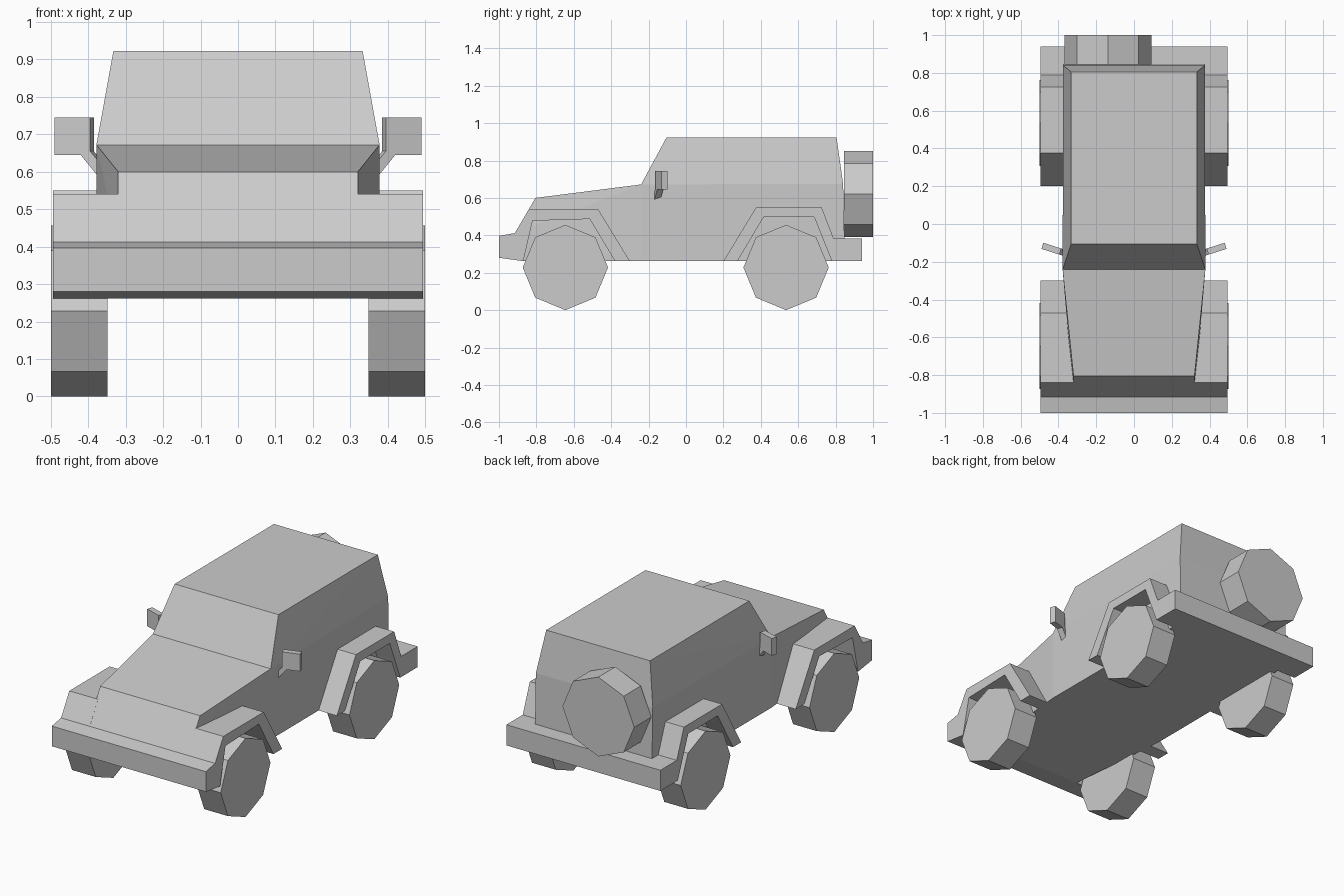
import bpy, bmesh, math
from mathutils import Matrix

if "Cube" in bpy.data.objects:
    bpy.data.objects.remove(bpy.data.objects["Cube"])


def finish(bm, name):
    bmesh.ops.recalc_face_normals(bm, faces=bm.faces)
    me = bpy.data.meshes.new(name)
    bm.to_mesh(me)
    bm.free()
    ob = bpy.data.objects.new(name, me)
    bpy.context.collection.objects.link(ob)
    return ob


def mirror(ob):
    m = ob.modifiers.new("mirror", 'MIRROR')
    m.use_axis = (True, False, False)
    return ob


def prism(name, points, offset):
    """Extrude a closed polygon of 3D points along an offset."""
    bm = bmesh.new()
    face = bm.faces.new([bm.verts.new(p) for p in points])
    r = bmesh.ops.extrude_face_region(bm, geom=[face], use_keep_orig=True)
    top = [v for v in r["geom"] if isinstance(v, bmesh.types.BMVert)]
    bmesh.ops.translate(bm, verts=top, vec=offset)
    return finish(bm, name)


def side_prism(name, profile, x0, x1):
    return prism(name, [(x0, y, z) for y, z in profile], (x1 - x0, 0, 0))


def hull(name, half_points):
    """Symmetric convex block from its +x corner points."""
    bm = bmesh.new()
    for x, y, z in half_points:
        for s in (1, -1):
            bm.verts.new((s * x, y, z))
    bmesh.ops.convex_hull(bm, input=bm.verts)
    bmesh.ops.dissolve_limit(bm, angle_limit=math.radians(0.5),
                             verts=bm.verts, edges=bm.edges)
    return finish(bm, name)


def wheel(name, center, radius, width, axis):
    bm = bmesh.new()
    bmesh.ops.create_cone(bm, cap_ends=True, segments=8, radius1=radius,
                          radius2=radius, depth=width,
                          matrix=Matrix.Translation(center)
                          @ Matrix.Rotation(math.pi / 2, 4, axis))
    return finish(bm, name)


# Lower body with tapering hood
hull("lower_body", [
    (0.32, -0.805, 0.60), (0.32, -0.915, 0.41), (0.32, -0.87, 0.262),
    (0.378, -0.24, 0.672), (0.378, -0.24, 0.262),
    (0.375, 0.84, 0.675), (0.375, 0.85, 0.262)])

# Cabin with slanted windshield
hull("cabin", [
    (0.378, -0.24, 0.672), (0.375, 0.84, 0.675),
    (0.333, -0.105, 0.922), (0.333, 0.805, 0.922)])

# Bumpers across the full width
side_prism("front_bumper", [(-1, 0.28), (-1, 0.397), (-0.915, 0.412),
                            (-0.87, 0.262)], -0.494, 0.494)
side_prism("rear_bumper", [(0.78, 0.262), (0.79, 0.382), (0.94, 0.382),
                           (0.94, 0.262)], -0.494, 0.494)

# Angular fenders
mirror(side_prism("front_fender", [
    (-0.915, 0.412), (-0.84, 0.54), (-0.47, 0.54), (-0.30, 0.262),
    (-0.38, 0.262), (-0.515, 0.487), (-0.82, 0.478), (-0.87, 0.262)],
    0.31, 0.494))
mirror(side_prism("rear_fender", [
    (0.20, 0.262), (0.375, 0.55), (0.725, 0.55), (0.79, 0.382),
    (0.78, 0.262), (0.685, 0.497), (0.415, 0.497), (0.275, 0.262)],
    0.365, 0.494))

# Octagonal wheels and spare
for label, y in (("front", -0.645), ("rear", 0.535)):
    mirror(wheel(label + "_wheel", (0.424, y, 0.228), 0.228, 0.152, 'Y'))
wheel("spare_wheel", (-0.138, 0.922, 0.62), 0.23, 0.156, 'X')

# Side mirrors on angled stalks
shape = [(0.49, 0.745), (0.395, 0.745), (0.395, 0.655), (0.37, 0.625),
         (0.37, 0.583), (0.42, 0.645), (0.49, 0.645)]
mirror(prism("side_mirror",
             [(x, -0.17 + (x - 0.37) * 0.32, z) for x, z in shape],
             (-0.01, 0.032, 0)))
